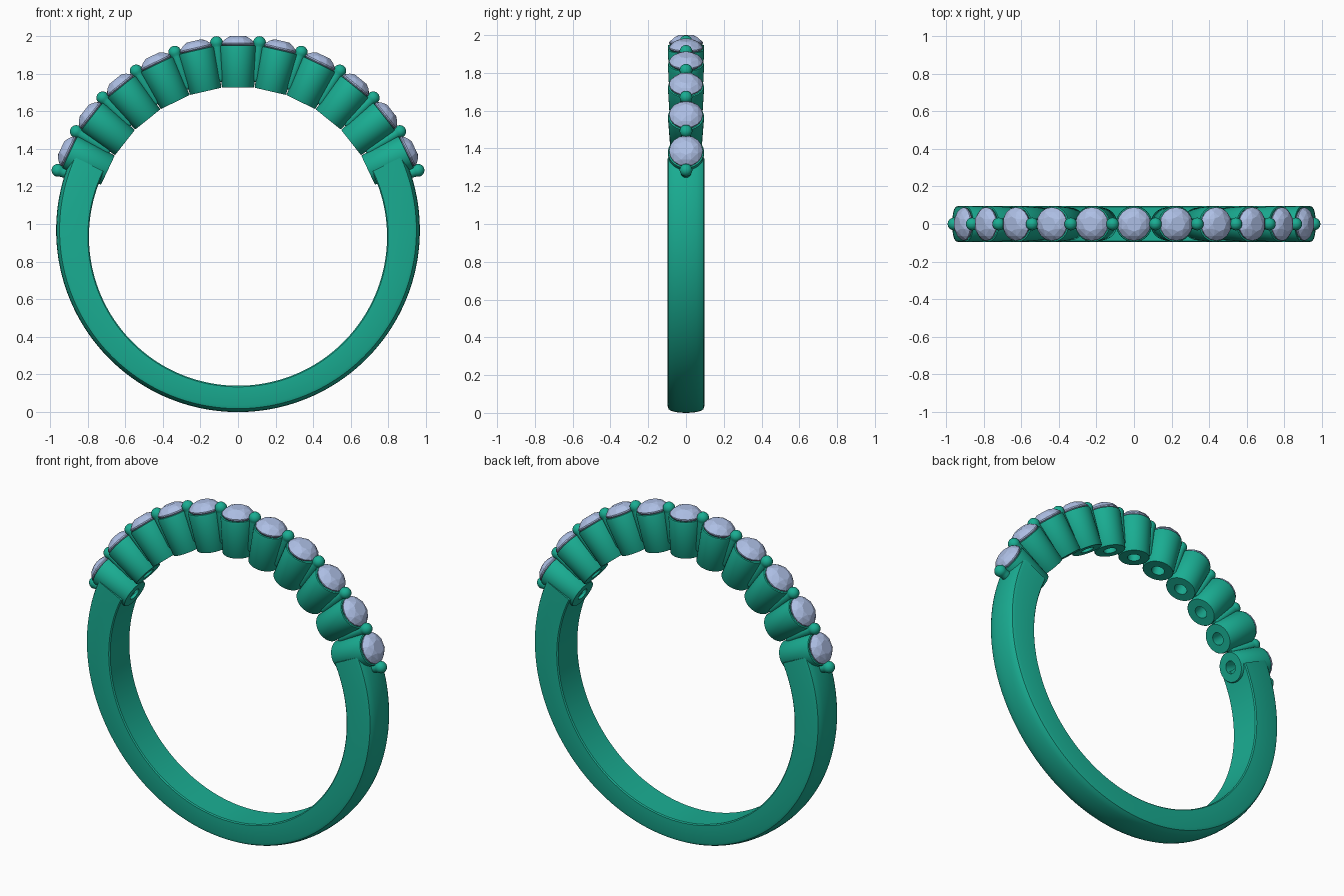
import bpy, bmesh, math
from mathutils import Matrix, Vector

if "Cube" in bpy.data.objects:
    bpy.data.objects.remove(bpy.data.objects["Cube"])

STEP = math.radians(12.95)   # angle between neighbouring stones
CZ = 0.96                    # centre of the stone arc


def material(name, col):
    m = bpy.data.materials.new(name)
    m.diffuse_color = (*col, 1)
    m.use_nodes = True
    m.node_tree.nodes["Principled BSDF"].inputs["Base Color"].default_value = m.diffuse_color
    return m


METAL = material("green_metal", (0.01, 0.42, 0.29))
GEM = material("pale_gem", (0.42, 0.52, 0.78))


def finish(name, bm, mat, smooth=True):
    bmesh.ops.recalc_face_normals(bm, faces=bm.faces)
    me = bpy.data.meshes.new(name)
    bm.to_mesh(me)
    bm.free()
    me.materials.append(mat)
    ob = bpy.data.objects.new(name, me)
    bpy.context.collection.objects.link(ob)
    if smooth:
        bpy.ops.object.select_all(action='DESELECT')
        ob.select_set(True)
        bpy.context.view_layer.objects.active = ob
        bpy.ops.object.shade_smooth_by_angle(angle=math.radians(35))
    return me


def lathe(profile, segs, closed):
    bm = bmesh.new()
    rings = []
    for r, z in profile:
        if r == 0:
            rings.append([bm.verts.new((0, 0, z))] * segs)
        else:
            rings.append([bm.verts.new((r * math.cos(2 * math.pi * k / segs),
                                        r * math.sin(2 * math.pi * k / segs), z))
                          for k in range(segs)])
    n = len(rings)
    for i in range(n if closed else n - 1):
        a, b = rings[i], rings[(i + 1) % n]
        for k in range(segs):
            j = (k + 1) % segs
            bm.faces.new(list(dict.fromkeys((a[k], a[j], b[j], b[k]))))
    return bm


def place(bm, angle):
    # local z becomes the radial direction of the ring
    bm.transform(Matrix.Translation((0, 0, CZ)) @ Matrix.Rotation(angle, 4, 'Y'))
    return bm


# band: open arc, round inside, domed outside and thicker toward the shoulders
bm = bmesh.new()
CI, RI, CO, RO, W = 0.9325, 0.7925, 0.967, 0.967, 0.097
start, N = math.radians(64), 120
rings = []
for i in range(N + 1):
    t = start + (2 * math.pi - 2 * start) * i / N
    d = CI - CO
    out = -d * math.cos(t) + math.sqrt(RO ** 2 - (d * math.sin(t)) ** 2)
    sec = [(-W + 0.006, RI), (W - 0.006, RI), (W, RI + 0.006), (W, out - 0.035)]
    sec += [(W * 0.99 * math.cos(math.pi * k / 10),
             out - 0.03 + 0.03 * math.sin(math.pi * k / 10) ** 0.8) for k in range(1, 10)]
    sec += [(-W, out - 0.035), (-W, RI + 0.006)]
    rings.append([bm.verts.new((r * math.sin(t), y, CI + r * math.cos(t))) for y, r in sec])
for a, b in zip(rings, rings[1:]):
    for k in range(len(a)):
        j = (k + 1) % len(a)
        bm.faces.new((a[k], a[j], b[j], b[k]))
bm.faces.new(rings[0])
bm.faces.new(rings[-1])
finish("band", bm, METAL)

# eleven cups with drilled bases, each holding a faceted stone
CUP = [(0.036, 0.765), (0.083, 0.765), (0.086, 0.769), (0.096, 0.978), (0.094, 0.988),
       (0.086, 0.990), (0.080, 0.975), (0.036, 0.915)]


def ring_points(n, r, z, shift=0):
    return [Vector((r * math.cos(2 * math.pi * (k + shift) / n),
                    r * math.sin(2 * math.pi * (k + shift) / n), z)) for k in range(n)]


for i in range(-5, 6):
    finish(f"cup_{i + 6}", place(lathe(CUP, 40, True), i * STEP), METAL)
    bm = bmesh.new()
    pts = ring_points(8, 0.040, 1.040) + ring_points(8, 0.068, 1.027, 0.5)
    pts += ring_points(16, 0.089, 1.003) + ring_points(16, 0.089, 0.996)
    pts += ring_points(8, 0.045, 0.955, 0.5) + [Vector((0, 0, 0.925))]
    for p in pts:
        bm.verts.new(p)
    bmesh.ops.convex_hull(bm, input=bm.verts)
    bmesh.ops.dissolve_limit(bm, angle_limit=0.01, verts=bm.verts, edges=bm.edges)
    finish(f"stone_{i + 6}", place(bm, i * STEP), GEM, smooth=False)

# twelve shared prongs with rounded bead tips, one either side of every stone
PRONG = [(0, 0.800), (0.018, 0.804), (0.028, 0.820), (0.028, 0.985)]
PRONG += [(0.034 * math.cos(math.radians(a)), 1.011 + 0.034 * math.sin(math.radians(a)))
          for a in range(-30, 90, 15)] + [(0, 1.045)]
for i in range(12):
    finish(f"prong_{i + 1}", place(lathe(PRONG, 20, False), (i - 5.5) * STEP), METAL)
